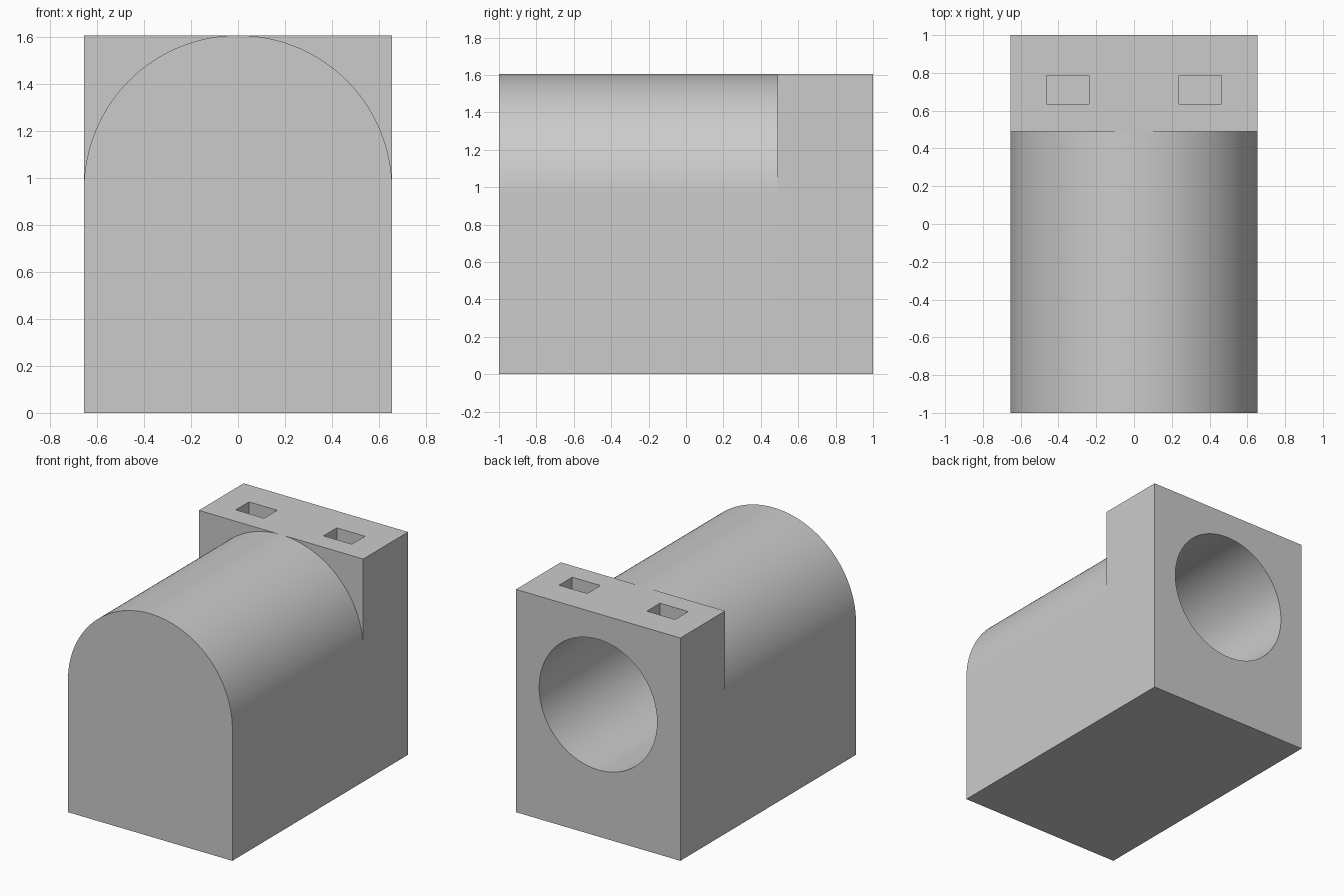
import bpy
import bmesh
import math

HALF_W, TOP, AXIS_Z = 0.655, 1.605, 0.95
FRONT, STEP, BACK = -1.0, 0.49, 1.0
BORE_R, BORE_END = 0.47, -0.8

cube = bpy.data.objects.get("Cube")
if cube:
    bpy.data.objects.remove(cube, do_unlink=True)

grey = bpy.data.materials.new("plain grey")
grey.use_nodes = True
colour = (0.6, 0.6, 0.6, 1)
grey.diffuse_color = colour
grey.node_tree.nodes["Principled BSDF"].inputs["Base Color"].default_value = colour


def extrude_profile(name, points, y0, y1):
    """Solid made by sweeping an x-z outline from y0 to y1."""
    bm = bmesh.new()
    face = bm.faces.new([bm.verts.new((x, y0, z)) for x, z in points])
    swept = bmesh.ops.extrude_face_region(bm, geom=[face])["geom"]
    verts = [v for v in swept if isinstance(v, bmesh.types.BMVert)]
    bmesh.ops.translate(bm, verts=verts, vec=(0, y1 - y0, 0))
    bmesh.ops.recalc_face_normals(bm, faces=bm.faces)
    mesh = bpy.data.meshes.new(name)
    bm.to_mesh(mesh)
    bm.free()
    mesh.materials.append(grey)
    obj = bpy.data.objects.new(name, mesh)
    bpy.context.collection.objects.link(obj)
    return obj


def arc(radius, sweep, steps):
    """Points around the bore axis, starting at +x."""
    angles = [sweep * i / steps for i in range(steps + 1)]
    return [(radius * math.cos(a), AXIS_Z + radius * math.sin(a)) for a in angles]


def rectangle(x0, x1, z0, z1):
    return [(x0, z0), (x1, z0), (x1, z1), (x0, z1)]


def cut(obj, cutters):
    """Subtract the cutters, then shade the curved walls smooth."""
    for cutter in cutters:
        mod = obj.modifiers.new("cut", "BOOLEAN")
        mod.operation = "DIFFERENCE"
        mod.solver = "EXACT"
        mod.object = cutter
        bpy.ops.object.select_all(action="DESELECT")
        bpy.context.view_layer.objects.active = obj
        obj.select_set(True)
        bpy.ops.object.modifier_apply(modifier=mod.name)
    bpy.ops.object.shade_smooth_by_angle(angle=math.radians(30))


# Round-topped front housing and square rear block
arch = [(-HALF_W, 0), (HALF_W, 0)] + arc(HALF_W, math.pi, 96)
housing = extrude_profile("arched_housing", arch, FRONT, STEP)
block = extrude_profile("rear_block", rectangle(-HALF_W, HALF_W, 0, TOP), STEP, BACK)

# Blind round bore entering from the back
circle = arc(BORE_R, math.tau, 128)[:-1]
bore = extrude_profile("bore_cutter", circle, BORE_END, BACK + 0.2)

# Two rectangular pockets in the top of the block
pockets = [extrude_profile("pocket_cutter",
                           rectangle(x - 0.1125, x + 0.1125, TOP - 0.16, TOP + 0.1),
                           0.635, 0.785) for x in (-0.35, 0.35)]

cut(housing, [bore])
cut(block, [bore] + pockets)

for cutter in [bore] + pockets:
    bpy.data.objects.remove(cutter, do_unlink=True)
